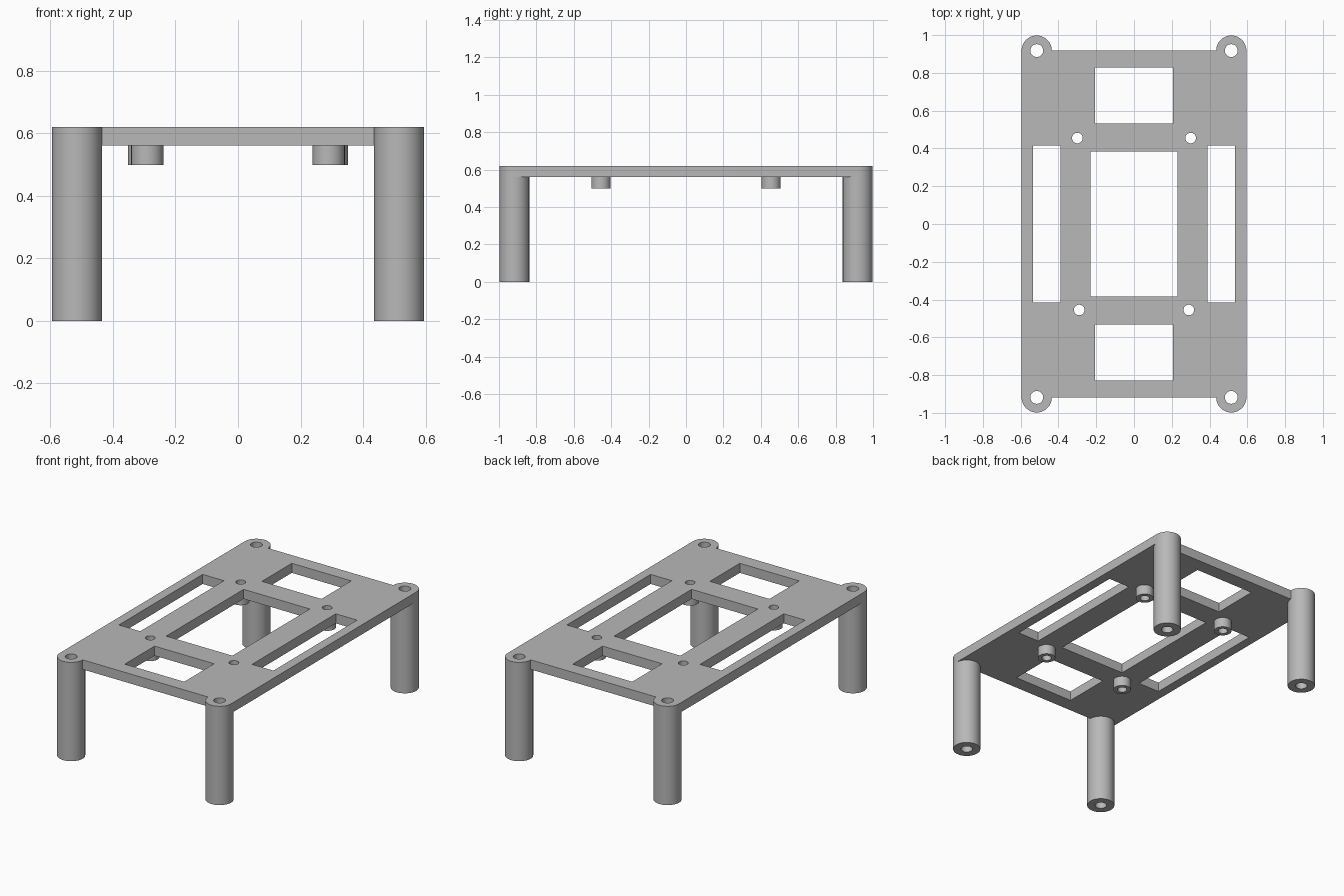
import bpy, bmesh
from math import sin, cos, pi, radians

cube = bpy.data.objects.get("Cube")
if cube:
    bpy.data.objects.remove(cube, do_unlink=True)

grey = bpy.data.materials.new("plain grey")
grey.use_nodes = True
colour = (0.48, 0.48, 0.48, 1)
grey.diffuse_color = colour
grey.node_tree.nodes["Principled BSDF"].inputs["Base Color"].default_value = colour

SEG = 48
HALF_X, HALF_Y = 0.515, 0.918      # leg centres
LEG_R, LEG_HOLE = 0.08, 0.034
POST_R, POST_HOLE = 0.0515, 0.028
UNDER, TOP = 0.56, 0.62            # plate underside and top


def arc(x, y, r, start=0.0, sweep=2 * pi, closed=True):
    n = SEG if closed else SEG // 2
    count = n if closed else n + 1
    return [(x + r * cos(start + sweep * i / n), y + r * sin(start + sweep * i / n))
            for i in range(count)]


def rect(x, y, w, h):
    return [(x - w / 2, y - h / 2), (x + w / 2, y - h / 2),
            (x + w / 2, y + h / 2), (x - w / 2, y + h / 2)]


def extrude_profile(name, loops, z0, z1):
    """Solid from an outline plus hole loops, extruded between two heights."""
    curve = bpy.data.curves.new(name + " profile", 'CURVE')
    curve.dimensions = '2D'
    curve.fill_mode = 'BOTH'
    curve.extrude = (z1 - z0) / 2
    for loop in loops:
        spline = curve.splines.new('POLY')
        spline.points.add(len(loop) - 1)
        for point, (x, y) in zip(spline.points, loop):
            point.co = (x, y, 0, 1)
        spline.use_cyclic_u = True
    temp = bpy.data.objects.new(name + " temp", curve)
    bpy.context.collection.objects.link(temp)
    bpy.context.view_layer.update()
    graph = bpy.context.evaluated_depsgraph_get()
    mesh = bpy.data.meshes.new_from_object(temp.evaluated_get(graph))
    bpy.data.objects.remove(temp, do_unlink=True)
    bpy.data.curves.remove(curve)

    bm = bmesh.new()
    bm.from_mesh(mesh)
    bmesh.ops.remove_doubles(bm, verts=bm.verts, dist=1e-5)
    bmesh.ops.translate(bm, verts=bm.verts, vec=(0, 0, (z0 + z1) / 2))
    bmesh.ops.recalc_face_normals(bm, faces=bm.faces)
    bm.to_mesh(mesh)
    bm.free()
    mesh.name = name
    mesh.materials.clear()
    mesh.materials.append(grey)
    obj = bpy.data.objects.new(name, mesh)
    bpy.context.collection.objects.link(obj)
    bpy.ops.object.select_all(action='DESELECT')
    obj.select_set(True)
    bpy.context.view_layer.objects.active = obj
    bpy.ops.object.shade_smooth_by_angle(angle=radians(30))
    return obj


legs = [(HALF_X, HALF_Y, 0), (-HALF_X, HALF_Y, 0),
        (-HALF_X, -HALF_Y, pi), (HALF_X, -HALF_Y, pi)]
posts = [(0.30, 0.455), (-0.30, 0.455), (-0.29, -0.455), (0.29, -0.455)]

# Plate: outline with rounded corner lobes, then windows and screw holes
outline = [p for x, y, a in legs for p in arc(x, y, LEG_R, a, pi, False)]
loops = [outline, rect(0, 0, 0.46, 0.768)]
for s in (-1, 1):
    loops.append(rect(0, s * 0.68, 0.413, 0.296))
    loops.append(rect(s * 0.462, 0, 0.148, 0.83))
loops += [arc(x, y, LEG_HOLE) for x, y, a in legs]
loops += [arc(x, y, POST_HOLE) for x, y in posts]
extrude_profile("plate", loops, UNDER, TOP)

# Hollow legs and short mounting posts under the plate
for i, (x, y, a) in enumerate(legs):
    extrude_profile(f"leg_{i + 1}", [arc(x, y, LEG_R), arc(x, y, LEG_HOLE)], 0, UNDER)
for i, (x, y) in enumerate(posts):
    extrude_profile(f"mounting_post_{i + 1}", [arc(x, y, POST_R), arc(x, y, POST_HOLE)],
                    0.498, UNDER)
